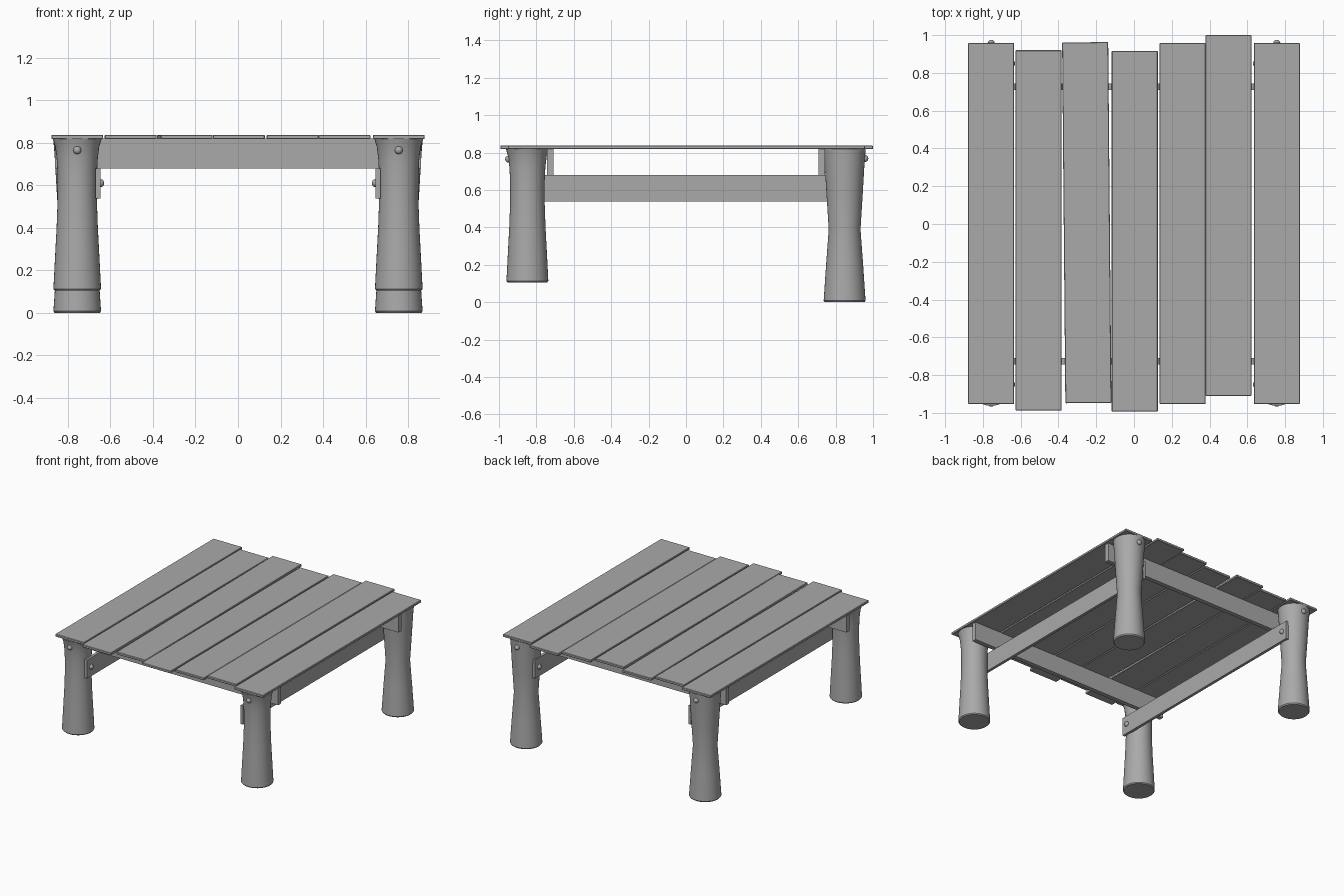
import bpy, bmesh, math
from mathutils import Vector

cube = bpy.data.objects.get("Cube")
if cube:
    bpy.data.objects.remove(cube, do_unlink=True)

# Single plain grey for the whole table
grey = bpy.data.materials.new("plain_grey")
grey.use_nodes = True
colour = (0.4, 0.4, 0.4, 1)
grey.diffuse_color = colour
grey.node_tree.nodes["Principled BSDF"].inputs["Base Color"].default_value = colour


def add_object(name, bm, location=(0, 0, 0), smooth=False):
    mesh = bpy.data.meshes.new(name)
    bmesh.ops.recalc_face_normals(bm, faces=bm.faces)
    bm.to_mesh(mesh)
    bm.free()
    mesh.materials.append(grey)
    obj = bpy.data.objects.new(name, mesh)
    obj.location = location
    bpy.context.collection.objects.link(obj)
    if smooth:
        bpy.ops.object.select_all(action="DESELECT")
        bpy.context.view_layer.objects.active = obj
        obj.select_set(True)
        bpy.ops.object.shade_smooth_by_angle(angle=math.radians(35))
    return obj


def box(name, centre, size, bevel=0.0, turn=0.0):
    bm = bmesh.new()
    bmesh.ops.create_cube(bm, size=1)
    bmesh.ops.scale(bm, vec=Vector(size), verts=bm.verts)
    obj = add_object(name, bm, centre)
    obj.rotation_euler.z = turn
    if bevel:
        mod = obj.modifiers.new("soft_edges", "BEVEL")
        mod.width = bevel
        mod.segments = 1
    return obj


def lathe(name, profile, location, sides=40):
    """Turn (radius, height) pairs around z, closing both ends."""
    bm = bmesh.new()
    rings = []
    for r, z in profile:
        rings.append([bm.verts.new((r * math.cos(a), r * math.sin(a), z))
                      for a in (i * math.tau / sides for i in range(sides))])
    for low, high in zip(rings, rings[1:]):
        for i in range(sides):
            j = (i + 1) % sides
            bm.faces.new((low[i], low[j], high[j], high[i]))
    bm.faces.new(rings[0])
    bm.faces.new(rings[-1])
    return add_object(name, bm, location, smooth=True)


def bolt(name, location):
    bm = bmesh.new()
    bmesh.ops.create_uvsphere(bm, u_segments=16, v_segments=10, radius=0.019)
    return add_object(name, bm, location, smooth=True)


# Table top: (centre x, front y, back y, turn)
TOP, THICK, WIDTH = 0.837, 0.019, 0.244
boards = [(-0.756, -0.953, 0.958, 0), (-0.505, -0.988, 0.92, 0),
          (-0.25, -0.948, 0.962, 0.009), (0.004, -0.993, 0.916, 0),
          (0.257, -0.953, 0.958, 0), (0.501, -0.91, 1.0, 0),
          (0.756, -0.953, 0.958, 0)]
for n, (x, front, back, turn) in enumerate(boards, 1):
    box(f"top_board_{n}", (x, (front + back) / 2, TOP - THICK / 2),
        (WIDTH, back - front, THICK), 0.003, turn)

# Turned legs: short flared ones in front, longer waisted ones behind
front_profile = [(0.106, 0.106), (0.112, 0.113), (0.105, 0.25), (0.097, 0.4),
                 (0.092, 0.54), (0.092, 0.64), (0.096, 0.72),
                 (0.103, 0.78), (0.115, 0.819)]
back_profile = [(0.106, 0.0), (0.112, 0.008), (0.099, 0.2), (0.085, 0.39),
                (0.097, 0.58), (0.107, 0.75), (0.113, 0.819)]

for side, sx in (("right", -1), ("left", 1)):
    lathe(f"front_{side}_leg", front_profile, (sx * 0.756, -0.848, 0))
    lathe(f"back_{side}_leg", back_profile, (sx * 0.756, 0.848, 0))
    bolt(f"front_{side}_outer_bolt", (sx * 0.756, -0.948, 0.765))
    bolt(f"back_{side}_outer_bolt", (sx * 0.756, 0.956, 0.768))
    # Lower rail running front to back, bolted to the inner side of the legs
    box(f"{side}_side_rail", (sx * 0.658, 0, 0.608), (0.022, 1.79, 0.142))
    for end, y in (("front", -0.85), ("back", 0.85)):
        bolt(f"{end}_{side}_inner_bolt", (sx * 0.648, y, 0.61))

# Upper rails running across beneath the boards
for end, sy in (("front", -1), ("back", 1)):
    box(f"{end}_cross_rail", (0, sy * 0.726, 0.749), (1.72, 0.034, 0.142))
